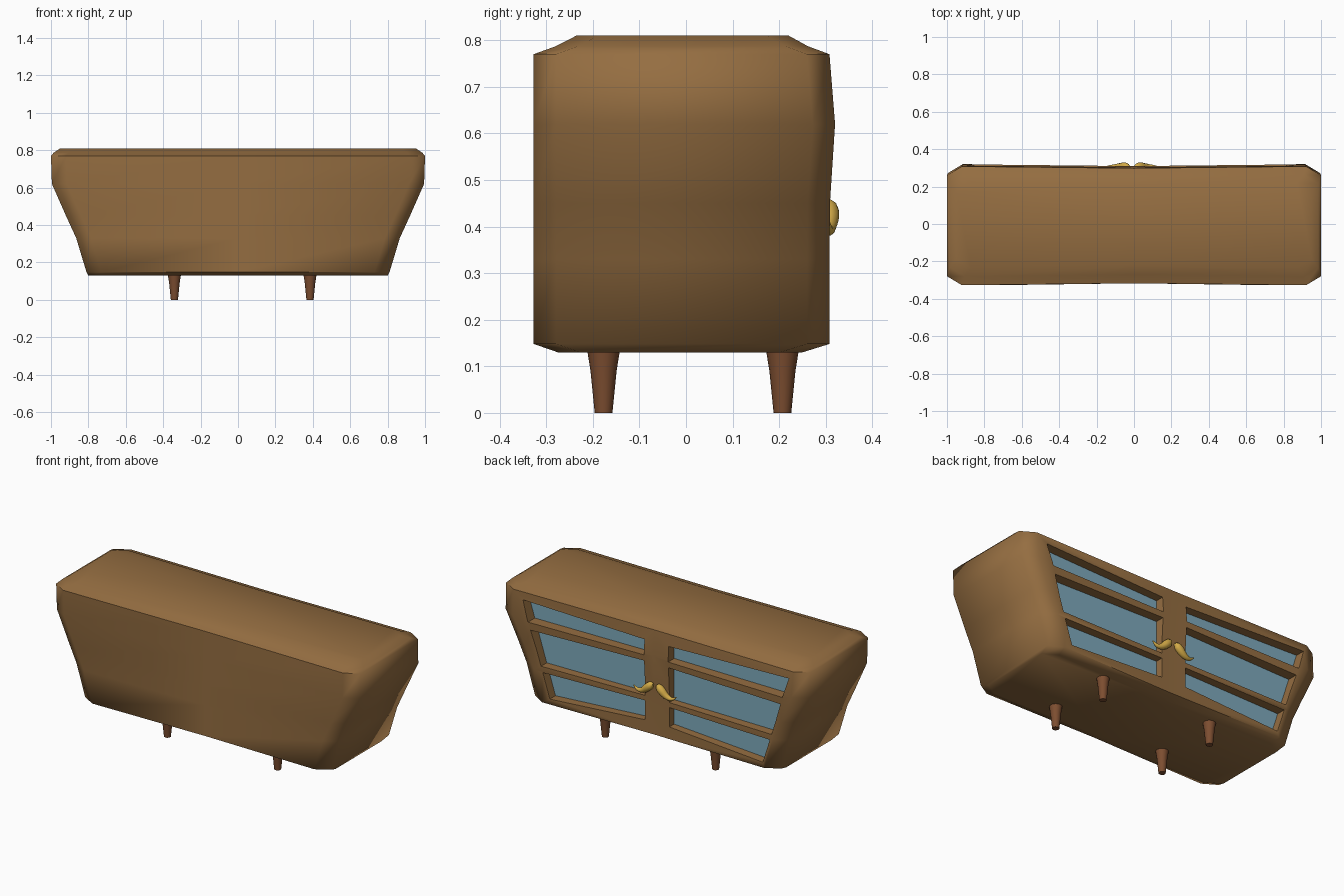
import bpy, bmesh
from math import radians

old = bpy.data.objects.get("Cube")
if old:
    bpy.data.objects.remove(old, do_unlink=True)


def material(name, color, rough=0.6):
    m = bpy.data.materials.new(name)
    m.use_nodes = True
    m.diffuse_color = (*color, 1)
    bsdf = m.node_tree.nodes["Principled BSDF"]
    bsdf.inputs["Base Color"].default_value = (*color, 1)
    bsdf.inputs["Roughness"].default_value = rough
    return m


WOOD = material("warm wood", (0.30, 0.155, 0.053))
DARK = material("dark leg wood", (0.205, 0.076, 0.03))
GLASS = material("blue glass", (0.21, 0.40, 0.50))
GOLD = material("gold", (0.66, 0.41, 0.065))


def finish(name, bm, mat):
    bmesh.ops.recalc_face_normals(bm, faces=bm.faces)
    me = bpy.data.meshes.new(name)
    bm.to_mesh(me)
    bm.free()
    ob = bpy.data.objects.new(name, me)
    bpy.context.collection.objects.link(ob)
    me.materials.append(mat)
    return ob


def smooth(ob, angle):
    bpy.ops.object.select_all(action='DESELECT')
    ob.select_set(True)
    bpy.context.view_layer.objects.active = ob
    bpy.ops.object.shade_smooth_by_angle(angle=radians(angle))


def loft(bm, rings):
    """Skin a list of point rings and cap both ends."""
    loops = [[bm.verts.new(p) for p in ring] for ring in rings]
    n = len(loops[0])
    for a, b in zip(loops, loops[1:]):
        for i in range(n):
            j = (i + 1) % n
            bm.faces.new((a[i], a[j], b[j], b[i]))
    bm.faces.new(loops[0][::-1])
    bm.faces.new(loops[-1])


# Cabinet body: chamfered plan, flared ends, slightly hollow long sides
def plan(z, hx, front, back):
    c, e, dip = 0.08, 0.048, 0.01
    half = [(hx, front + e), (hx, back - e), (hx - c, back)]
    pts = half + [(0, back - dip)]
    pts += [(-x, y) for x, y in reversed(half)]
    pts += [(-hx + c, front), (0, front + dip), (hx - c, front)]
    return [(x, y, z) for x, y in pts]


levels = [(0.13, 0.80, -0.275, 0.25), (0.148, 0.81, -0.327, 0.308),
          (0.33, 0.865, -0.327, 0.308), (0.45, 0.92, -0.327, 0.309),
          (0.62, 0.995, -0.327, 0.32), (0.77, 1.0, -0.327, 0.308),
          (0.787, 0.985, -0.28, 0.262), (0.81, 0.95, -0.235, 0.22)]
bm = bmesh.new()
loft(bm, [plan(*lv) for lv in levels])
body = finish("cabinet_body", bm, WOOD)

# Three rows of panes on each side: inner bottom, inner top, outer bottom, outer top
ROWS = [(0.61, 0.70, 0.605, 0.725), (0.365, 0.575, 0.36, 0.56), (0.22, 0.335, 0.18, 0.325)]
MID = -0.02


def outer_x(z):
    return 0.70 + (z - 0.18) * 0.32


def panes(y0, y1):
    bm = bmesh.new()
    for side in (1, -1):
        for ib, it, ob, ot in ROWS:
            prof = [(0.08, ib), (outer_x(ob), ob), (outer_x(ot), ot), (0.08, it)]
            loft(bm, [[(MID + side * x, y, z) for x, z in prof] for y in (y0, y1)])
    return bm


cutter = finish("pane_cutter", panes(0.25, 0.40), WOOD)
cutter.hide_render = True
mod = body.modifiers.new("openings", 'BOOLEAN')
mod.operation = 'DIFFERENCE'
mod.solver = 'EXACT'
mod.object = cutter
bpy.ops.object.select_all(action='DESELECT')
body.select_set(True)
bpy.context.view_layer.objects.active = body
bpy.ops.object.modifier_apply(modifier="openings")
bpy.data.objects.remove(cutter, do_unlink=True)
smooth(body, 65)

finish("glass_panes", panes(0.247, 0.254), GLASS)

# Four tapered legs
for xn, x in (("left", 0.385), ("right", -0.34)):
    for yn, y in (("front", -0.177), ("back", 0.207)):
        bm = bmesh.new()
        rings = []
        for z, r in ((0, 0.019), (0.09, 0.028), (0.14, 0.036)):
            tmp = bmesh.new()
            circ = bmesh.ops.create_circle(tmp, segments=16, radius=r)["verts"]
            rings.append([(v.co.x + x, v.co.y + y, z) for v in circ])
            tmp.free()
        loft(bm, rings)
        smooth(finish(f"{yn}_{xn}_leg", bm, DARK), 45)

# Two curled handles, thick near the middle and tapering outward
PATH = [(0.012, 0.446, 0.3), (0.022, 0.446, 0.9), (0.045, 0.425, 1.1), (0.07, 0.402, 0.85),
        (0.1, 0.39, 0.55), (0.125, 0.398, 0.35), (0.14, 0.412, 0.1)]
for name, side in (("left", 1), ("right", -1)):
    cu = bpy.data.curves.new(name + "_handle", 'CURVE')
    cu.dimensions = '3D'
    cu.bevel_depth = 0.022
    cu.bevel_resolution = 3
    cu.use_fill_caps = True
    sp = cu.splines.new('NURBS')
    sp.points.add(len(PATH) - 1)
    for p, (x, z, r) in zip(sp.points, PATH):
        p.co = (MID / 2 + side * x, 0.306, z, 1)
        p.radius = r
    sp.use_endpoint_u = True
    sp.order_u = 3
    sp.resolution_u = 4
    ob = bpy.data.objects.new(name + "_handle", cu)
    bpy.context.collection.objects.link(ob)
    cu.materials.append(GOLD)
    bpy.ops.object.select_all(action='DESELECT')
    ob.select_set(True)
    bpy.context.view_layer.objects.active = ob
    bpy.ops.object.convert(target='MESH')
    smooth(bpy.context.view_layer.objects.active, 60)
